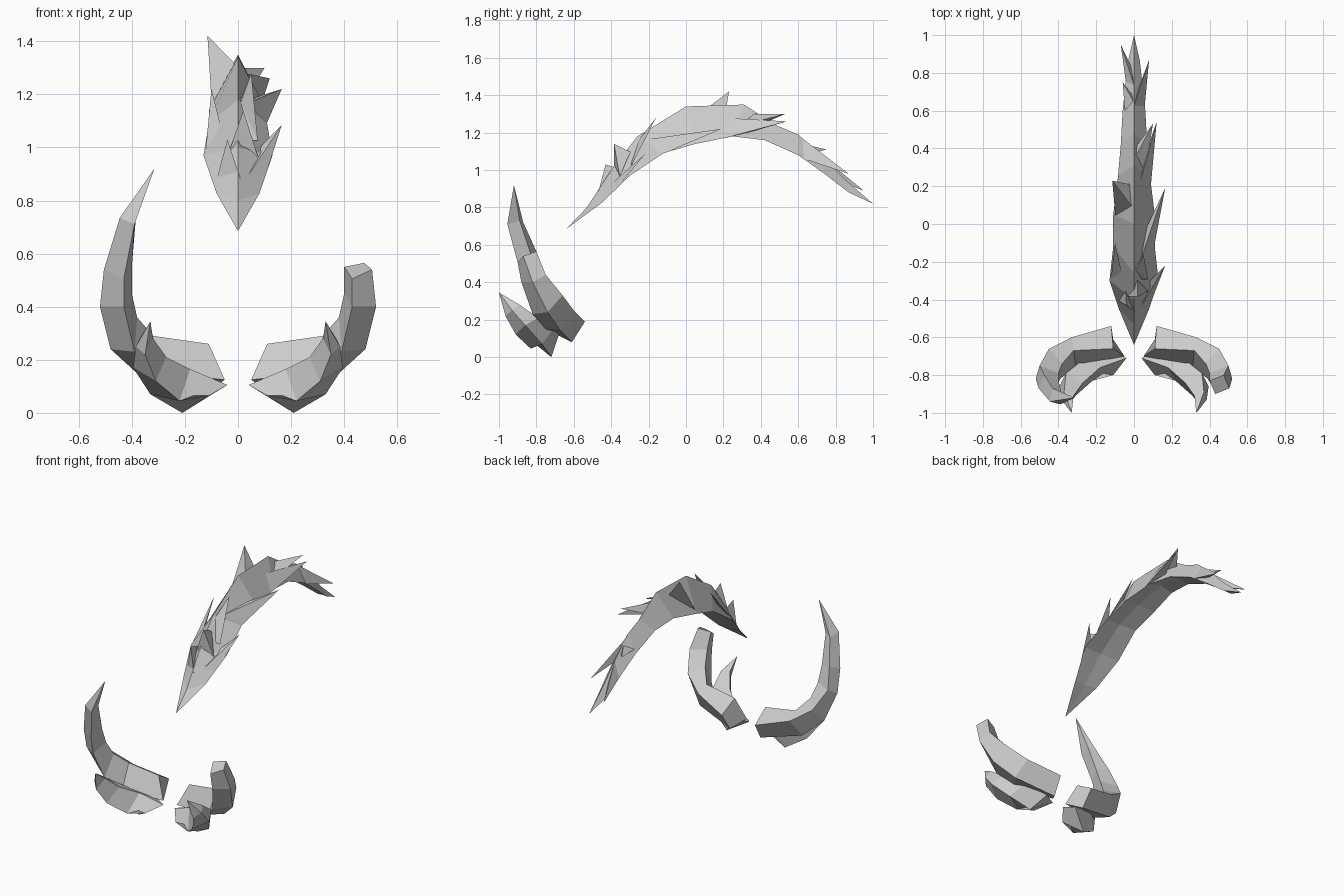
import bpy, bmesh
from mathutils import Vector as V

if "Cube" in bpy.data.objects:
    bpy.data.objects.remove(bpy.data.objects["Cube"])


def make(name, build):
    bm = bmesh.new()
    build(bm)
    bmesh.ops.recalc_face_normals(bm, faces=bm.faces[:])
    me = bpy.data.meshes.new(name)
    bm.to_mesh(me)
    bm.free()
    ob = bpy.data.objects.new(name, me)
    bpy.context.collection.objects.link(ob)


def loft(bm, rings, start=None, tip=None):
    """Skin four-sided rings; each end closes to a point or a flat cap."""
    vs = [[bm.verts.new(p) for p in r] for r in rings]
    n = len(vs[0])
    for a, b in zip(vs, vs[1:]):
        for k in range(n):
            bm.faces.new((a[k], a[(k + 1) % n], b[(k + 1) % n], b[k]))
    for ring, point in ((vs[0], start), (vs[-1], tip)):
        if point is None:
            bm.faces.new(ring)
        else:
            v = bm.verts.new(point)
            for k in range(n):
                bm.faces.new((ring[k], ring[(k + 1) % n], v))


def mirrored(rings, side):
    return [[(side * x, y, z) for x, y, z in r] for r in rings]


# Horn cross-sections: inner, front, outer, back corner
horn = [
    [(.11, -.66, .26), (.05, -.70, .125), (.11, -.61, .08), (.12, -.54, .19)],
    [(.32, -.67, .29), (.31, -.75, .15), (.37, -.67, .14), (.33, -.60, .25)],
    [(.38, -.74, .36), (.39, -.82, .23), (.48, -.74, .24), (.45, -.66, .33)],
    [(.40, -.79, .45), (.43, -.88, .40), (.52, -.82, .40), (.50, -.75, .44)],
    [(.40, -.83, .55), (.43, -.90, .505), (.505, -.87, .54), (.475, -.80, .565)],
    [(.385, -.89, .73), (.39, -.955, .71), (.445, -.94, .735), (.43, -.87, .72)],
]
make("long_horn", lambda bm: loft(bm, mirrored(horn, -1), tip=(-.315, -.92, .92)))
make("broken_horn", lambda bm: loft(bm, horn[:5]))

# Lower tusk cross-sections: top, front, bottom, back corner
tusk = [
    [(.04, -.71, .105), (.11, -.80, .065), (.21, -.72, 0), (.11, -.68, .12)],
    [(.18, -.76, .165), (.22, -.83, .045), (.33, -.77, .07), (.26, -.71, .15)],
    [(.27, -.84, .21), (.31, -.91, .12), (.395, -.86, .17), (.36, -.79, .21)],
    [(.32, -.91, .28), (.35, -.965, .22), (.385, -.93, .25), (.37, -.89, .28)],
]
for side, label in ((-1, "left"), (1, "right")):
    make(label + "_tusk", lambda bm: loft(bm, mirrored(tusk, side),
                                          tip=(side * .33, -1, .345)))

# Mane spine: ridge y, ridge z, half width, side y, side z
spine = [
    (-.53, .80, .08, -.45, .825), (-.40, 1.0, .13, -.30, .97),
    (-.26, 1.18, .11, -.12, 1.09), (0, 1.34, .11, .05, 1.14),
    (.31, 1.35, .085, .25, 1.18), (.48, 1.24, .07, .42, 1.16),
    (.60, 1.19, .06, .60, 1.08), (.72, 1.08, .045, .74, .98),
    (.86, .94, .03, .87, .88),
]


def on_mane(i, u):
    """Point on the mane: i along the spine, u across (0 ridge, +-1 sides)."""
    k = min(int(i), len(spine) - 2)
    ry, rz, w, sy, sz = V(spine[k][:]).lerp(V(spine[k + 1]), i - k)
    return V((0, ry, rz)).lerp(V((w if u > 0 else -w, sy, sz)), abs(u))


def mane_body(bm):
    rings = []
    for i in range(len(spine)):
        left, top, right = (on_mane(i, u) for u in (-1, 0, 1))
        under = ((left + right) / 2).lerp(top, .1)
        rings.append([left, top, right, under])
    loft(bm, rings, (0, -.64, .685), (0, 1, .82))


make("mane_body", mane_body)

# Swept-back tufts: tip, spine position, span across
tufts = [
    ((.02, -.385, 1.14), .9, -.3, .6), ((-.04, -.43, 1.03), .4, -.8, .1),
    ((.165, -.22, 1.085), .5, .4, 1), ((.05, -.16, 1.28), 1.3, -.4, .6),
    ((-.10, -.10, 1.22), .9, -1, -.3), ((-.115, .23, 1.42), 3, -.9, .4),
    ((.165, .19, 1.22), 2.1, .3, 1), ((.10, .53, 1.30), 4, -.3, .7),
    ((.12, .54, 1.26), 3.8, .4, 1), ((-.06, .75, 1.11), 6, -.8, .4),
    ((.08, .87, .98), 6.2, 0, 1), ((-.07, .95, .89), 7.1, -1, 0),
]


def mane_tufts(bm):
    for tip, i, u0, u1 in tufts:
        base = [on_mane(i, u0), on_mane(i, u1),
                on_mane(min(i + .7, 8), (u0 + u1) / 2) * .999]
        a, b, c, t = (bm.verts.new(p) for p in base + [V(tip)])
        for f in ((a, b, c), (a, b, t), (b, c, t), (c, a, t)):
            bm.faces.new(f)


make("mane_tufts", mane_tufts)
